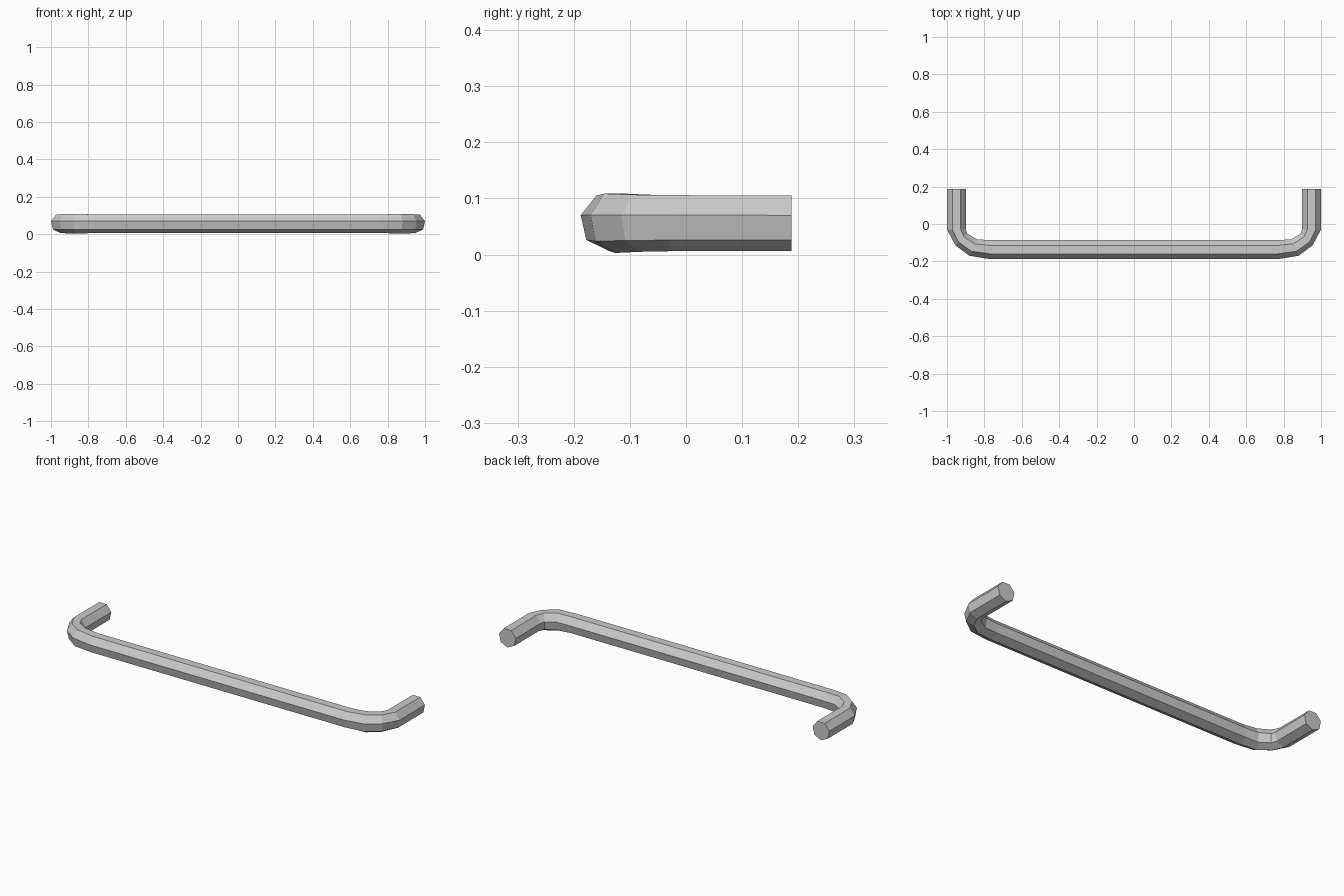
import bpy, bmesh
from math import cos, sin, pi, radians

if "Cube" in bpy.data.objects:
    bpy.data.objects.remove(bpy.data.objects["Cube"])

SIDES, R, Z = 7, 0.052, 0.0585

# Left half of the path: x, y, outward normal angle, width scale, height scale
half = [
    (-0.949, 0.188, 180, 1.00, 1.00),
    (-0.949, -0.030, 180, 1.00, 1.01),
    (-0.923, -0.083, 225, 0.88, 1.03),
    (-0.860, -0.126, 246, 0.95, 1.07),
    (-0.770, -0.137, 270, 1.00, 1.00),
]
path = half + [(-x, y, 540 - a, w, h) for x, y, a, w, h in reversed(half)]


def ring(bm, x, y, angle, w, h):
    """Seven-sided section with one corner pointing down."""
    a = radians(angle)
    verts = []
    for i in range(SIDES):
        t = -pi / 2 + 2 * pi * i / SIDES
        d = R * w * cos(t)
        verts.append(bm.verts.new((x + d * cos(a), y + d * sin(a), Z + R * h * sin(t))))
    return verts


# Bent bar swept along the path, capped at both ends
bm = bmesh.new()
rings = [ring(bm, *p) for p in path]
for r0, r1 in zip(rings, rings[1:]):
    for i in range(SIDES):
        j = (i + 1) % SIDES
        bm.faces.new((r0[i], r0[j], r1[j], r1[i]))
bm.faces.new(rings[0])
bm.faces.new(rings[-1])
bmesh.ops.recalc_face_normals(bm, faces=bm.faces)

mesh = bpy.data.meshes.new("pull_handle")
bm.to_mesh(mesh)
bm.free()
handle = bpy.data.objects.new("pull_handle", mesh)
bpy.context.collection.objects.link(handle)
